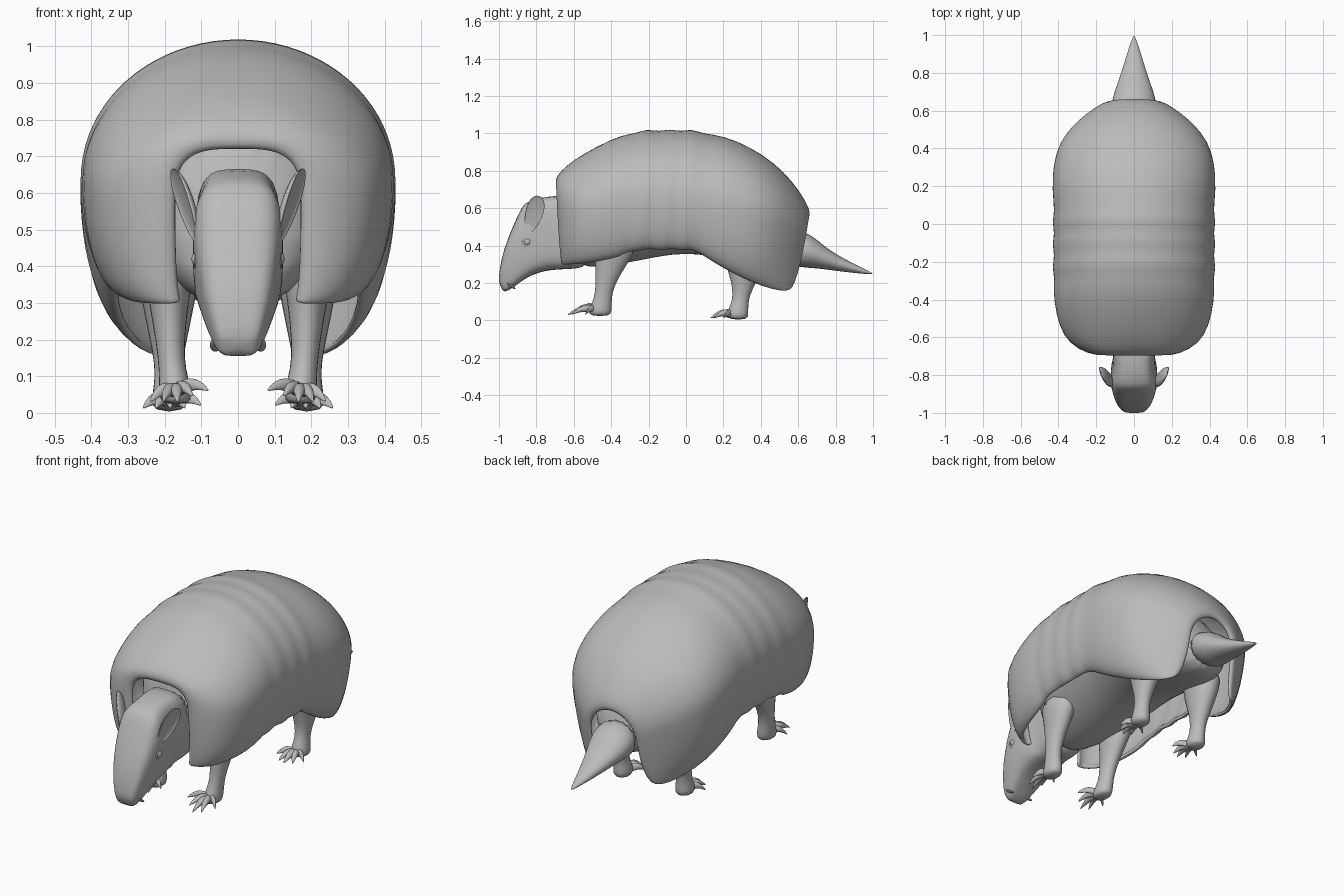
import bpy, bmesh, math
from mathutils import Vector

if "Cube" in bpy.data.objects:
    bpy.data.objects.remove(bpy.data.objects["Cube"])

grey = bpy.data.materials.new("armour_grey")
grey.diffuse_color = (0.5, 0.5, 0.5, 1)
grey.use_nodes = True
grey.node_tree.nodes["Principled BSDF"].inputs["Base Color"].default_value = grey.diffuse_color


def spow(v, e):
    return math.copysign(abs(v) ** e, v)


def ring(c, a, b, e=1.0, n=16):
    """Closed superellipse around c, spanned by half axes a and b."""
    c, a, b = Vector(c), Vector(a), Vector(b)
    angles = [2 * math.pi * (i + 0.5) / n for i in range(n)]
    return [c + a * spow(math.cos(t), e) + b * spow(math.sin(t), e) for t in angles]


def section(top, bot, w, e=1.0, n=16):
    """Ring across x between a top and a bottom point given as (y, z)."""
    t, b = Vector((0, *top)), Vector((0, *bot))
    return ring((t + b) / 2, (w, 0, 0), (t - b) / 2, e, n)


def finish(ob, levels):
    ob.data.materials.append(grey)
    if levels:
        ob.modifiers.new("smooth", 'SUBSURF').levels = levels
        ob.modifiers["smooth"].render_levels = levels
    for p in ob.data.polygons:
        p.use_smooth = True
    return ob


def loft(name, rings, closed=True, levels=1, mirror=False):
    bm = bmesh.new()
    rows = [[bm.verts.new(p) for p in r] for r in rings]
    n = len(rows[0])
    for r, s in zip(rows, rows[1:]):
        for i in range(n if closed else n - 1):
            j = (i + 1) % n
            bm.faces.new((r[i], r[j], s[j], s[i]))
    if closed:
        bm.faces.new(rows[0])
        bm.faces.new(rows[-1])
    bmesh.ops.recalc_face_normals(bm, faces=bm.faces)
    bm.normal_update()
    if max(bm.faces, key=lambda f: f.calc_center_median().z).normal.z < 0:
        bmesh.ops.reverse_faces(bm, faces=bm.faces)
    me = bpy.data.meshes.new(name)
    bm.to_mesh(me)
    bm.free()
    ob = bpy.data.objects.new(name, me)
    bpy.context.collection.objects.link(ob)
    if mirror:
        ob.modifiers.new("mirror", 'MIRROR')
    return finish(ob, levels)


def ball(name, loc, scale, rot=(0, 0, 0)):
    bpy.ops.mesh.primitive_uv_sphere_add(segments=20, ring_count=12, location=loc, rotation=rot)
    ob = bpy.context.object
    ob.name = name
    ob.scale = scale
    return finish(ob, 0)


# Shell: arches given as top y, top z, bottom y, bottom z, half width, widest z, bottom half width
stations = [
    (-.685, .715, -.645, .31, .165, .57, .15), (-.705, .75, -.67, .295, .20, .57, .165),
    (-.67, .80, -.65, .295, .30, .58, .22), (-.60, .86, -.59, .295, .375, .60, .27),
    (-.48, .93, -.47, .31, .415, .62, .31), (-.34, .995, -.35, .335, .43, .64, .33)]
# Armour bands: alternating ridges and grooves
for i, y in enumerate((-.27, -.21, -.145, -.085, -.03, .03, .085)):
    d = 0.008 if i % 2 else -0.008
    stations.append((y, 1.018 + d - (.01 if i in (0, 6) else 0), y - .05, .375 - d - .02 * (i == 0),
                     .428 + d, .64, .34 + d))
stations += [
    (.20, .99, .13, .315, .435, .63, .335), (.35, .925, .25, .245, .43, .60, .32),
    (.47, .845, .36, .195, .395, .56, .29), (.57, .745, .45, .165, .31, .51, .26),
    (.64, .64, .53, .15, .21, .46, .225), (.67, .57, .565, .165, .15, .42, .19),
    (.65, .545, .55, .19, .135, .40, .175)]
arches = []
for k, (yt, zt, yb, zb, w, zc, wb) in enumerate(stations):
    e = 0.6 if k < 2 else 0.8 if k == 2 else 1.0
    half = []
    for i in range(11):                      # crown
        t = math.pi / 2 * i / 10
        half.append((w * spow(math.sin(t), e), zc + (zt - zc) * spow(math.cos(t), e)))
    for i in range(1, 7):                    # flank tucking under
        t = math.pi / 2 * i / 6
        half.append((wb + (w - wb) * math.cos(t), zc - (zc - zb) * math.sin(t)))
    pts = [(-x, z) for x, z in half[:0:-1]] + half
    arches.append([(x, yb + (yt - yb) * max(0, (z - zb) / (zt - zb)) ** .6, z) for x, z in pts])
shell = loft("shell", arches, closed=False, levels=0)
solid = shell.modifiers.new("thickness", 'SOLIDIFY')
solid.thickness, solid.offset = 0.02, -1
sub = shell.modifiers.new("smooth", 'SUBSURF')
sub.levels = sub.render_levels = 1

# Body under the shell
body = [(-.6, .69, .29, .14), (-.5, .84, .275, .25), (-.3, .91, .30, .34), (0, .94, .37, .36),
        (.25, .87, .31, .34), (.45, .68, .27, .25), (.6, .49, .28, .12)]
loft("body", [section((y, t), (y, b), w) for y, t, b, w in body], levels=2)

# Head and neck: flat-topped tapering wedge
head = [((-.998, .20), (-.982, .155), .045), ((-1.003, .225), (-.955, .152), .06),
        ((-.988, .33), (-.90, .195), .088), ((-.957, .43), (-.84, .235), .107),
        ((-.91, .54), (-.78, .258), .122), ((-.875, .615), (-.72, .268), .125),
        ((-.85, .635), (-.69, .27), .122), ((-.79, .655), (-.66, .272), .11),
        ((-.70, .67), (-.60, .275), .11), ((-.56, .67), (-.5, .28), .13)]
loft("head", [section(t, b, w, .55, 20) for t, b, w in head])

# Tail
tail = [(.55, .50, .28, .13), (.67, .465, .28, .118), (.74, .395, .272, .09), (.82, .345, .262, .063),
        (.90, .302, .253, .038), (.96, .272, .248, .018), (.999, .252, .246, .003)]
loft("tail", [section((y, t), (y, b), w) for y, t, b, w in tail])

for s, side in ((1, "left"), (-1, "right")):
    # Cupped ears
    ear = ball("ear_" + side, (.148 * s, -.815, .565), (.028, .048, .11),
               (math.radians(-22), math.radians(12 * s), math.radians(-20 * s)))
    for v in ear.data.vertices:
        if v.co.x * s > 0:
            v.co.x *= -.35
        v.co.y *= 1 + .25 * v.co.z
    # Eyes with lids
    ball("eye_" + side, (.108 * s, -.848, .42), (.019, .021, .021))
    bpy.ops.mesh.primitive_torus_add(major_radius=.023, minor_radius=.007, major_segments=20,
                                     minor_segments=8, location=(.112 * s, -.848, .42),
                                     rotation=(0, math.pi / 2, 0))
    bpy.context.object.name = "eyelid_" + side
    finish(bpy.context.object, 0)
    # Mouth corners
    ball("mouth_" + side, (.062 * s, -.935, .185), (.015, .03, .007), (math.radians(-35), 0, 0))


def leg(name, levels):
    loft(name, [ring((x, y, z), (rx, 0, 0), (0, ry, 0), 1, 12) for x, y, z, rx, ry in levels],
         mirror=True)


def claws(name, root, tips, r):
    """Curved toes running forward from the foot to each claw tip."""
    root = Vector(root)
    for k, tip in enumerate(tips):
        tip = Vector(tip)
        rings = []
        for f, size in ((0, 1), (.3, 1.05), (.55, .85), (.8, .5), (1, .08)):
            p = root.lerp(tip, f) + Vector((0, 0, .022 * math.sin(math.pi * f)))
            rings.append(ring(p, (r * size, 0, 0), (0, 0, r * size), 1, 8))
        loft(f"{name}_{k + 1}", rings, mirror=True)


# Front legs and feet
leg("front_leg", [(.19, -.38, .46, .09, .14), (.19, -.385, .34, .062, .105), (.187, -.42, .24, .047, .065),
                  (.183, -.44, .15, .036, .046), (.175, -.45, .09, .042, .055),
                  (.17, -.46, .05, .047, .065), (.17, -.46, .022, .04, .055)])
claws("front_toe", (.17, -.48, .055),
      [(.08, -.555, .06), (.125, -.605, .045), (.165, -.635, .028), (.205, -.615, .03), (.24, -.54, .03)], .021)

# Hind legs and feet
leg("hind_leg", [(.19, .33, .44, .10, .14), (.19, .32, .30, .075, .115), (.19, .31, .21, .055, .07),
                 (.19, .295, .13, .038, .045), (.19, .285, .08, .04, .05),
                 (.188, .275, .04, .05, .06), (.188, .28, .002, .046, .055)])
claws("hind_toe", (.185, .25, .026),
      [(.10, .19, .02), (.145, .145, .012), (.185, .13, .012), (.225, .15, .012), (.26, .2, .012)], .022)
